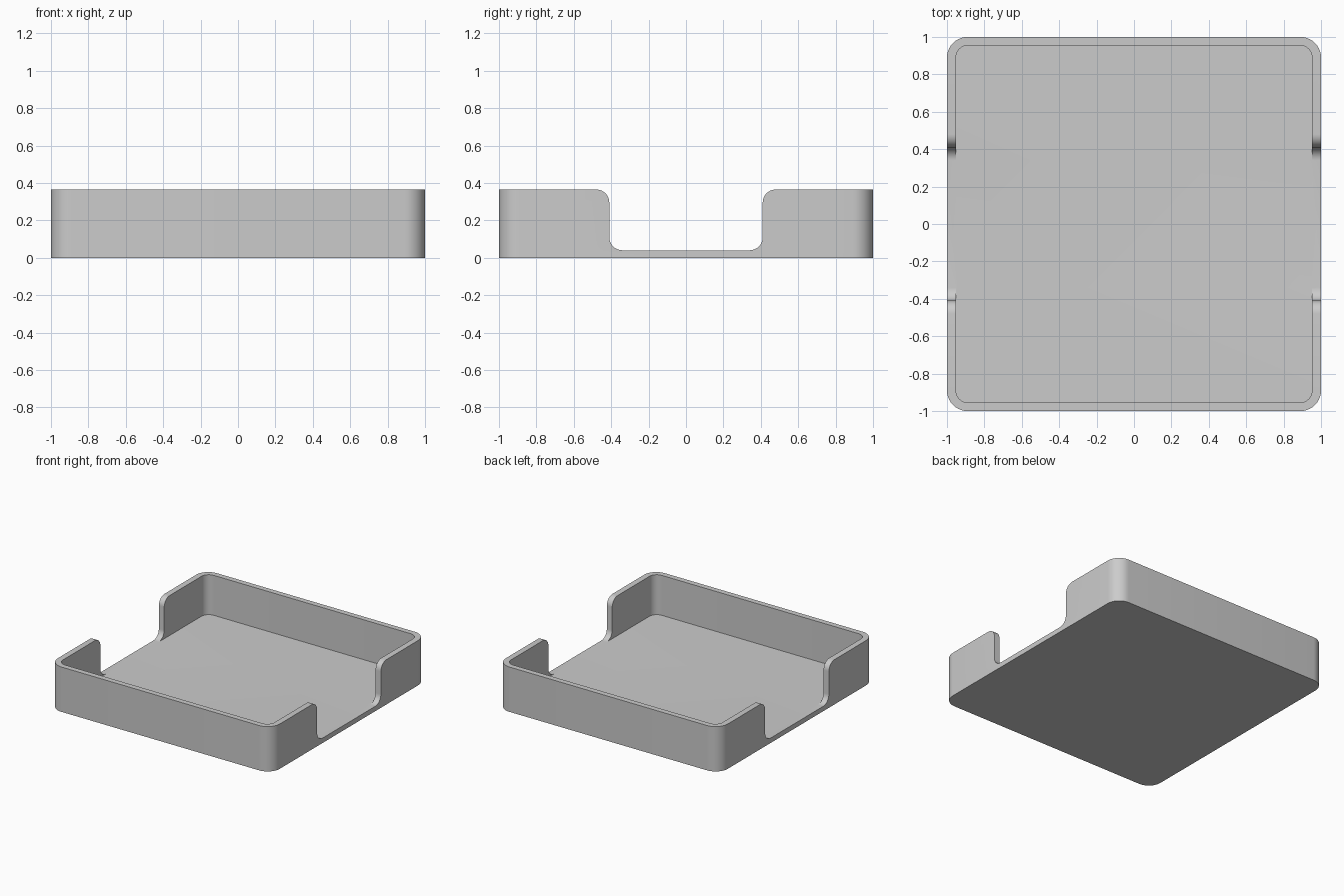
import bpy
import bmesh
from math import pi, sin, cos, radians
from mathutils import Vector

cube = bpy.data.objects.get("Cube")
if cube:
    bpy.data.objects.remove(cube, do_unlink=True)

HEIGHT, FLOOR = 0.365, 0.04
NOTCH, FILLET, STEPS = 0.41, 0.07, 10


def arc(cx, cy, r, start, end):
    angles = [start + (end - start) * i / STEPS for i in range(STEPS + 1)]
    return [(cx + r * cos(a), cy + r * sin(a)) for a in angles]


def rounded_rect(hx, hy, r):
    pts = []
    for i, (sx, sy) in enumerate([(1, 1), (-1, 1), (-1, -1), (1, -1)]):
        pts += arc(sx * (hx - r), sy * (hy - r), r, i * pi / 2, (i + 1) * pi / 2)
    return pts


def prism(name, points, sweep):
    """Extrude a closed loop of 3D points along a vector."""
    bm = bmesh.new()
    face = bm.faces.new([bm.verts.new(p) for p in points])
    ext = bmesh.ops.extrude_face_region(bm, geom=[face])
    verts = [g for g in ext["geom"] if isinstance(g, bmesh.types.BMVert)]
    bmesh.ops.translate(bm, verts=verts, vec=Vector(sweep))
    bmesh.ops.recalc_face_normals(bm, faces=bm.faces)
    mesh = bpy.data.meshes.new(name)
    bm.to_mesh(mesh)
    bm.free()
    obj = bpy.data.objects.new(name, mesh)
    bpy.context.collection.objects.link(obj)
    return obj


# Solid tray block with rounded corners
tray = prism("tray", [(x, y, 0) for x, y in rounded_rect(1, 1, 0.11)], (0, 0, HEIGHT))

# Interior pocket
pocket = prism("pocket_cutter",
               [(x, y, FLOOR) for x, y in rounded_rect(0.952, 0.955, 0.065)], (0, 0, 1))

# Side notch profile: rounded at the floor, flared at the rim
half = arc(NOTCH - FILLET, FLOOR + FILLET, FILLET, -pi / 2, 0)
half += arc(NOTCH + FILLET, HEIGHT - FILLET, FILLET, pi, pi / 2)
half.append((NOTCH + FILLET, HEIGHT + 0.1))
profile = half + [(-y, z) for y, z in reversed(half)]
notch = prism("notch_cutter", [(-1.2, y, z) for y, z in profile], (2.4, 0, 0))

# Cut, then discard the cutters
for cutter in (pocket, notch):
    mod = tray.modifiers.new(cutter.name, "BOOLEAN")
    mod.operation = "DIFFERENCE"
    mod.solver = "EXACT"
    mod.object = cutter
    bpy.ops.object.select_all(action="DESELECT")
    tray.select_set(True)
    bpy.context.view_layer.objects.active = tray
    bpy.ops.object.modifier_apply(modifier=mod.name)
    bpy.data.objects.remove(cutter, do_unlink=True)

# Plain grey finish
mat = bpy.data.materials.new("light_grey")
mat.use_nodes = True
grey = (0.6, 0.6, 0.6, 1)
mat.diffuse_color = grey
mat.node_tree.nodes["Principled BSDF"].inputs["Base Color"].default_value = grey
tray.data.materials.clear()
tray.data.materials.append(mat)
bpy.ops.object.shade_smooth_by_angle(angle=radians(30))
